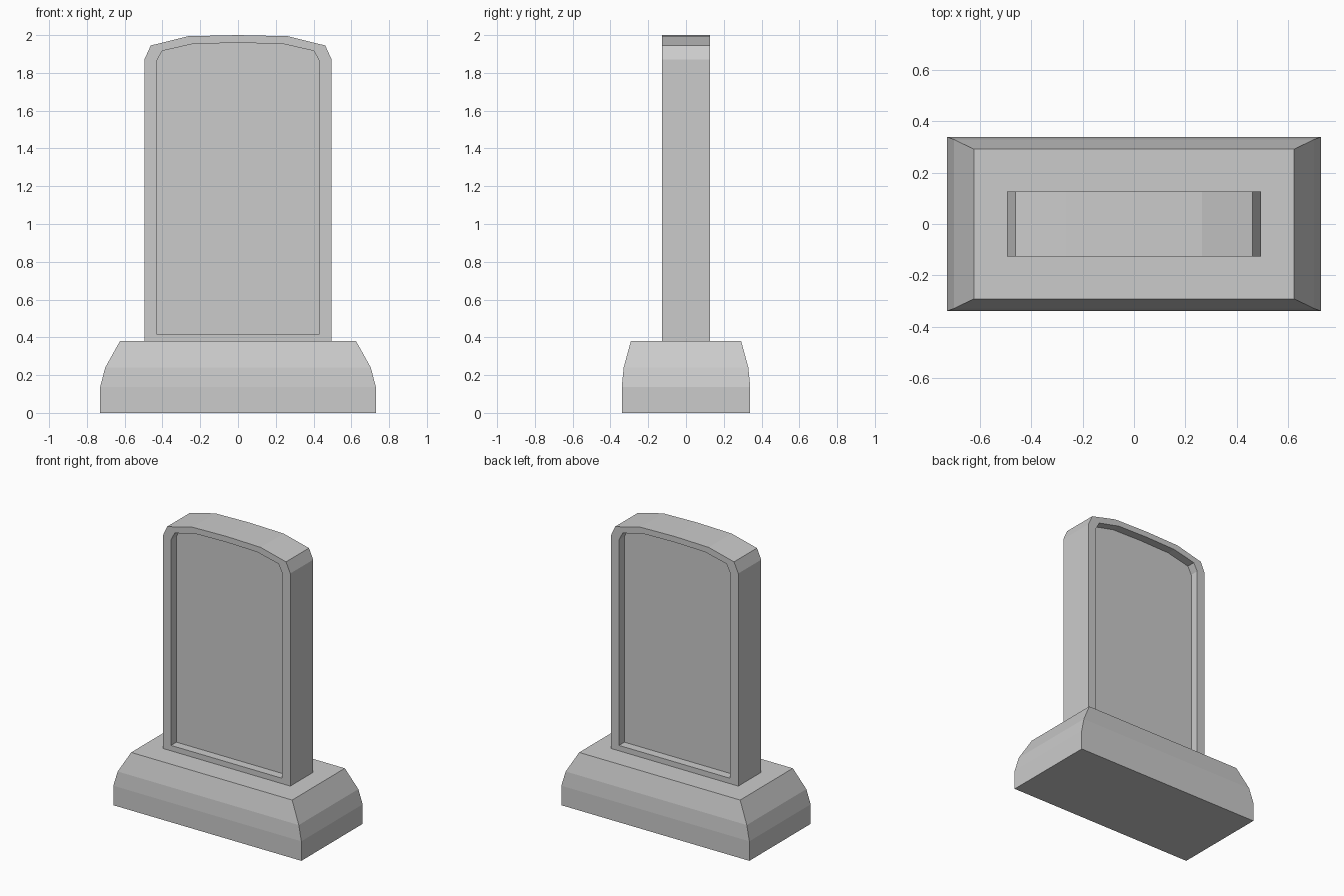
import bpy
import bmesh

if "Cube" in bpy.data.objects:
    bpy.data.objects.remove(bpy.data.objects["Cube"])


def loft(name, rings):
    """Skin matching closed rings of points and cap both ends."""
    bm = bmesh.new()
    loops = [[bm.verts.new(p) for p in ring] for ring in rings]
    for a, b in zip(loops, loops[1:]):
        n = len(a)
        for i in range(n):
            j = (i + 1) % n
            bm.faces.new((a[i], a[j], b[j], b[i]))
    bm.faces.new(loops[0])
    bm.faces.new(loops[-1])
    bmesh.ops.recalc_face_normals(bm, faces=bm.faces)
    mesh = bpy.data.meshes.new(name)
    bm.to_mesh(mesh)
    bm.free()
    obj = bpy.data.objects.new(name, mesh)
    bpy.context.collection.objects.link(obj)
    return obj


def rect(x, y, z):
    return [(-x, -y, z), (x, -y, z), (x, y, z), (-x, y, z)]


def arch(half, top, y):
    """Mirror the right half of an outline around a single crown point."""
    pts = half + [(0, top)] + [(-x, z) for x, z in reversed(half)]
    return [(x, y, z) for x, z in pts]


# Plinth with stepped sloping sides
loft("plinth", [rect(0.73, 0.34, 0), rect(0.73, 0.34, 0.137),
                rect(0.703, 0.33, 0.24), rect(0.625, 0.292, 0.38)])

# Upright slab with a recessed panel on front and back
outer = [(0.495, 0.38), (0.495, 1.872), (0.462, 1.945), (0.265, 1.994)]
inner = [(0.431, 0.418), (0.431, 1.862), (0.402, 1.916), (0.236, 1.954)]
front, floor = 0.127, 0.067
loft("headstone_slab", [arch(inner, 1.959, -floor), arch(inner, 1.959, -front),
                        arch(outer, 2.0, -front), arch(outer, 2.0, front),
                        arch(inner, 1.959, front), arch(inner, 1.959, floor)])
